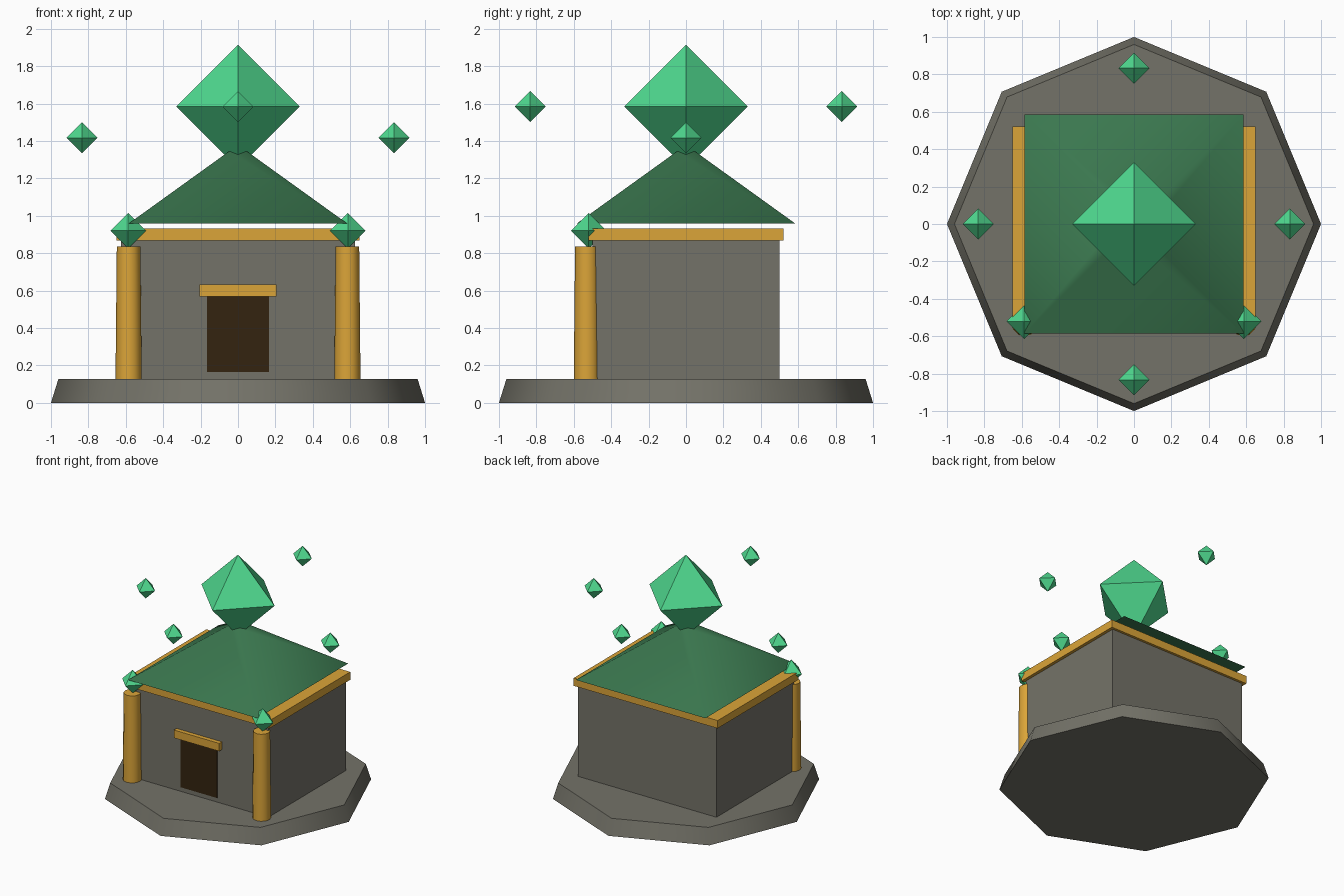
import bpy, bmesh
from math import pi, sqrt
from mathutils import Matrix

if "Cube" in bpy.data.objects:
    bpy.data.objects.remove(bpy.data.objects["Cube"], do_unlink=True)


def material(name, srgb):
    # sRGB to linear
    col = [c / 12.92 if c < 0.04 else ((c + 0.055) / 1.055) ** 2.4 for c in srgb] + [1]
    mat = bpy.data.materials.new(name)
    mat.diffuse_color = col
    mat.use_nodes = True
    mat.node_tree.nodes["Principled BSDF"].inputs["Base Color"].default_value = col
    return mat


stone = material("stone grey", (0.455, 0.45, 0.41))
gold = material("gold", (0.86, 0.645, 0.22))
roof_green = material("roof green", (0.23, 0.47, 0.31))
crystal_green = material("crystal green", (0.31, 0.85, 0.56))
dark_wood = material("dark brown", (0.2, 0.14, 0.06))


def finish(bm, name, mat, loc=(0, 0, 0)):
    mesh = bpy.data.meshes.new(name)
    bm.to_mesh(mesh)
    bm.free()
    mesh.materials.append(mat)
    obj = bpy.data.objects.new(name, mesh)
    obj.location = loc
    bpy.context.collection.objects.link(obj)
    return obj


def box(name, mat, x, y, z):
    """Box between (low, high) limits on each axis."""
    bm = bmesh.new()
    bmesh.ops.create_cube(bm, size=1)
    for v in bm.verts:
        v.co = [lo + (c + 0.5) * (hi - lo) for c, (lo, hi) in zip(v.co, (x, y, z))]
    return finish(bm, name, mat)


def frustum(name, mat, sides, r1, r2, z1, z2, x=0, y=0, turn=0):
    """Tapered prism with smooth sides and flat caps."""
    bm = bmesh.new()
    bmesh.ops.create_cone(bm, cap_ends=True, segments=sides, radius1=r1, radius2=r2,
                          depth=z2 - z1, matrix=Matrix.Rotation(turn, 4, "Z"))
    bm.normal_update()
    for f in bm.faces:
        f.smooth = abs(f.normal.z) < 0.99
    return finish(bm, name, mat, (x, y, (z1 + z2) / 2))


def crystal(name, r, loc):
    """Regular octahedron."""
    bm = bmesh.new()
    ring = [bm.verts.new(p) for p in ((r, 0, 0), (0, r, 0), (-r, 0, 0), (0, -r, 0))]
    top, bottom = bm.verts.new((0, 0, r)), bm.verts.new((0, 0, -r))
    for i in range(4):
        a, b = ring[i], ring[(i + 1) % 4]
        bm.faces.new((a, b, top))
        bm.faces.new((b, a, bottom))
    return finish(bm, name, crystal_green, loc)


# Platform and hall
frustum("platform", stone, 8, 1.0, 0.96, 0, 0.128)
box("hall", stone, (-0.625, 0.625), (-0.5, 0.5), (0.125, 0.88))
box("cornice", gold, (-0.65, 0.65), (-0.52, 0.52), (0.868, 0.932))

# Doorway
box("door", dark_wood, (-0.165, 0.165), (-0.507, -0.499), (0.165, 0.575))
box("door_lintel", gold, (-0.205, 0.205), (-0.535, -0.48), (0.568, 0.632))

# Roof with the large crystal on its peak
frustum("roof", roof_green, 4, 0.585 * sqrt(2), 0.05 * sqrt(2), 0.958, 1.343, turn=pi / 4)
crystal("roof_crystal", 0.33, (0, 0, 1.584))

# Front columns with crystal tops, and floating side crystals
for side, s in (("left", 1), ("right", -1)):
    frustum(side + "_column", gold, 12, 0.07, 0.063, 0.125, 0.835, x=s * 0.585, y=-0.53)
    crystal(side + "_column_crystal", 0.095, (s * 0.587, -0.52, 0.92))
    crystal(side + "_floating_crystal", 0.083, (s * 0.833, 0, 1.417))

# Floating crystals in front and behind
for side, s in (("front", -1), ("back", 1)):
    crystal(side + "_floating_crystal", 0.083, (0, s * 0.833, 1.584))
